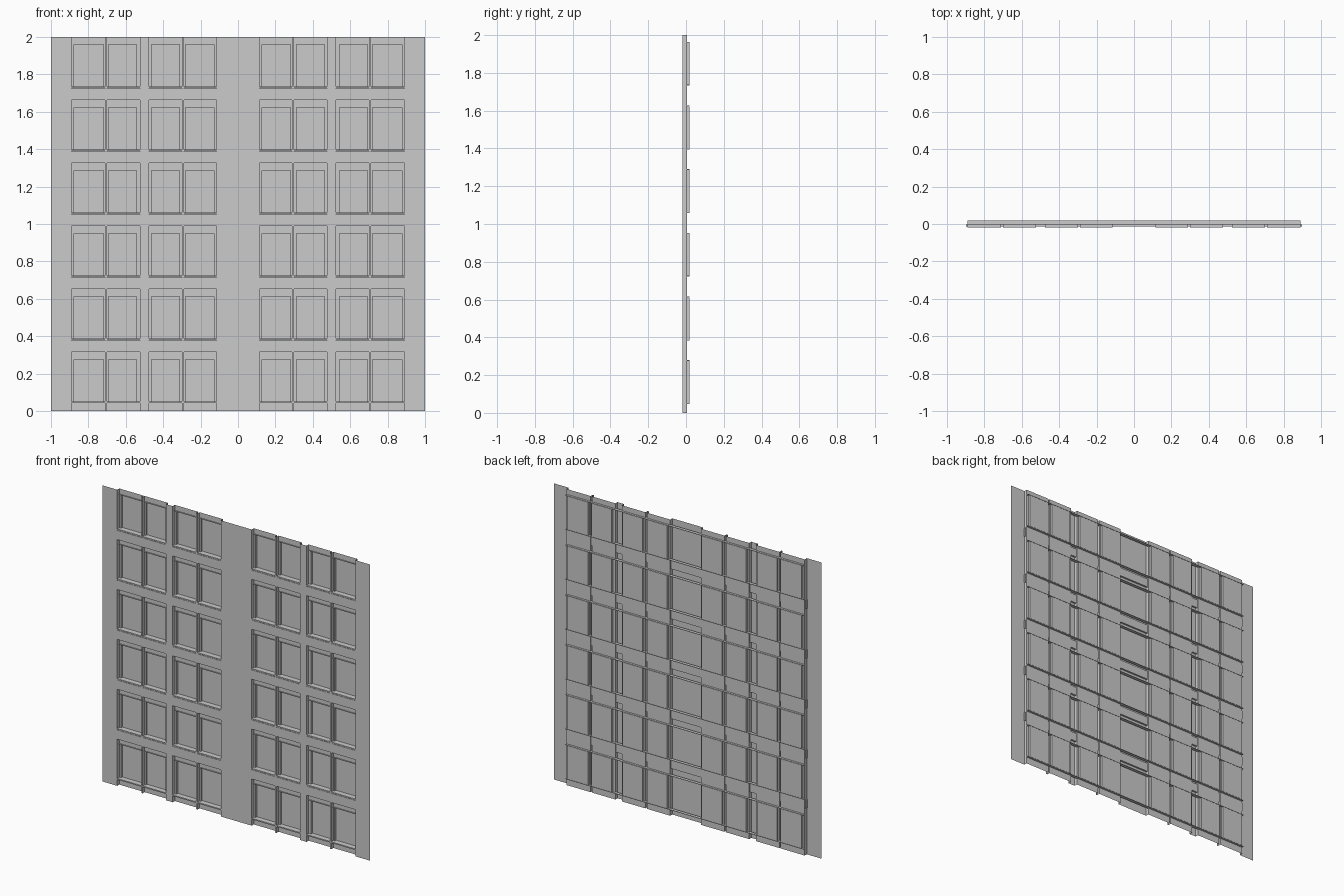
import bpy, bmesh

cube = bpy.data.objects.get("Cube")
if cube:
    bpy.data.objects.remove(cube, do_unlink=True)

grey = bpy.data.materials.new("plain_grey")
grey.use_nodes = True
colour = (0.6, 0.6, 0.6, 1)
grey.diffuse_color = colour
grey.node_tree.nodes["Principled BSDF"].inputs["Base Color"].default_value = colour

FRONT, MID, BACK = -0.018, 0.004, 0.018
ROWS = [0.05 + 0.337 * i for i in range(6)]
HEAD = 0.225                      # glass height

# Window bays on one half: outer opening and the glass inside it
half = [((0.115, 0.29), (0.128, 0.28)), ((0.30, 0.475), (0.312, 0.462)),
        ((0.525, 0.70), (0.543, 0.692)), ((0.71, 0.89), (0.72, 0.876))]
bays = half + [tuple((-b, -a) for a, b in bay) for bay in half]
openings = [(max(0, s - 0.01) if i else 0, min(2, s + 0.265)) for i, s in enumerate(ROWS)]


def finish(name, bm):
    mesh = bpy.data.meshes.new(name)
    bm.to_mesh(mesh)
    bm.free()
    mesh.materials.append(grey)
    obj = bpy.data.objects.new(name, mesh)
    bpy.context.collection.objects.link(obj)
    return obj


def box(bm, x, y, z):
    v = [bm.verts.new((a, b, c)) for a in x for b in y for c in z]
    for f in ((0, 1, 3, 2), (4, 6, 7, 5), (0, 4, 5, 1),
              (2, 3, 7, 6), (0, 2, 6, 4), (1, 5, 7, 3)):
        bm.faces.new([v[i] for i in f])


def pierced_sheet(bm, x, z, y, holes):
    """Flat sheet facing the front, with rectangular holes left out."""
    xs = sorted({*x, *(e for h in holes for e in h[0])})
    zs = sorted({*z, *(e for h in holes for e in h[1])})
    grid = [[bm.verts.new((a, y, c)) for c in zs] for a in xs]
    for i in range(len(xs) - 1):
        for j in range(len(zs) - 1):
            cx, cz = (xs[i] + xs[i + 1]) / 2, (zs[j] + zs[j + 1]) / 2
            if any(h[0][0] < cx < h[0][1] and h[1][0] < cz < h[1][1] for h in holes):
                continue
            bm.faces.new((grid[i][j], grid[i + 1][j], grid[i + 1][j + 1], grid[i][j + 1]))


def reveal(bm, x, y, z, sides="lrbt"):
    """Inward-facing walls around a rectangular opening."""
    ends = {"l": ((x[0], z[0]), (x[0], z[1])), "r": ((x[1], z[1]), (x[1], z[0])),
            "b": ((x[1], z[0]), (x[0], z[0])), "t": ((x[0], z[1]), (x[1], z[1]))}
    for s in sides:
        (ax, az), (bx, bz) = ends[s]
        bm.faces.new([bm.verts.new(p) for p in
                      ((ax, y[0], az), (bx, y[0], bz), (bx, y[1], bz), (ax, y[1], az))])


# Front wall with all window openings
bm = bmesh.new()
pierced_sheet(bm, (-1, 1), (0, 2), FRONT, [(o, z) for o, g in bays for z in openings])
finish("front_wall", bm)

# Recessed infill panels with their full-height jambs
bm = bmesh.new()
for outer, glass in bays:
    pierced_sheet(bm, outer, (0, 2), MID, [(glass, (s, s + HEAD)) for s in ROWS])
    reveal(bm, outer, (FRONT, MID), (0, 2), "lr")
finish("infill_panels", bm)

# Window panes set back in shallow frames
bm = bmesh.new()
for outer, glass in bays:
    for s in ROWS:
        z = (s, s + HEAD)
        reveal(bm, glass, (MID, BACK), z)
        pierced_sheet(bm, glass, z, BACK, [])
finish("window_panes", bm)

# Sill ledges in each opening
bm = bmesh.new()
for outer, glass in bays:
    for s in ROWS:
        box(bm, outer, (FRONT, MID), (s - 0.008, s))
finish("sill_ledges", bm)

# Long rails behind the wall at every sill and head
bm = bmesh.new()
for s in ROWS:
    box(bm, (-0.89, 0.89), (MID - 0.007, BACK), (s - 0.004, s - 0.001))
    box(bm, (-0.89, 0.89), (MID - 0.007, BACK), (s + HEAD + 0.001, s + HEAD + 0.004))
finish("back_rails", bm)

# Floor beams behind the spandrels
bm = bmesh.new()
for s in ROWS[1:]:
    box(bm, (-0.897, 0.897), (FRONT + 0.004, MID - 0.006), (s - 0.07, s - 0.012))
finish("floor_beams", bm)
